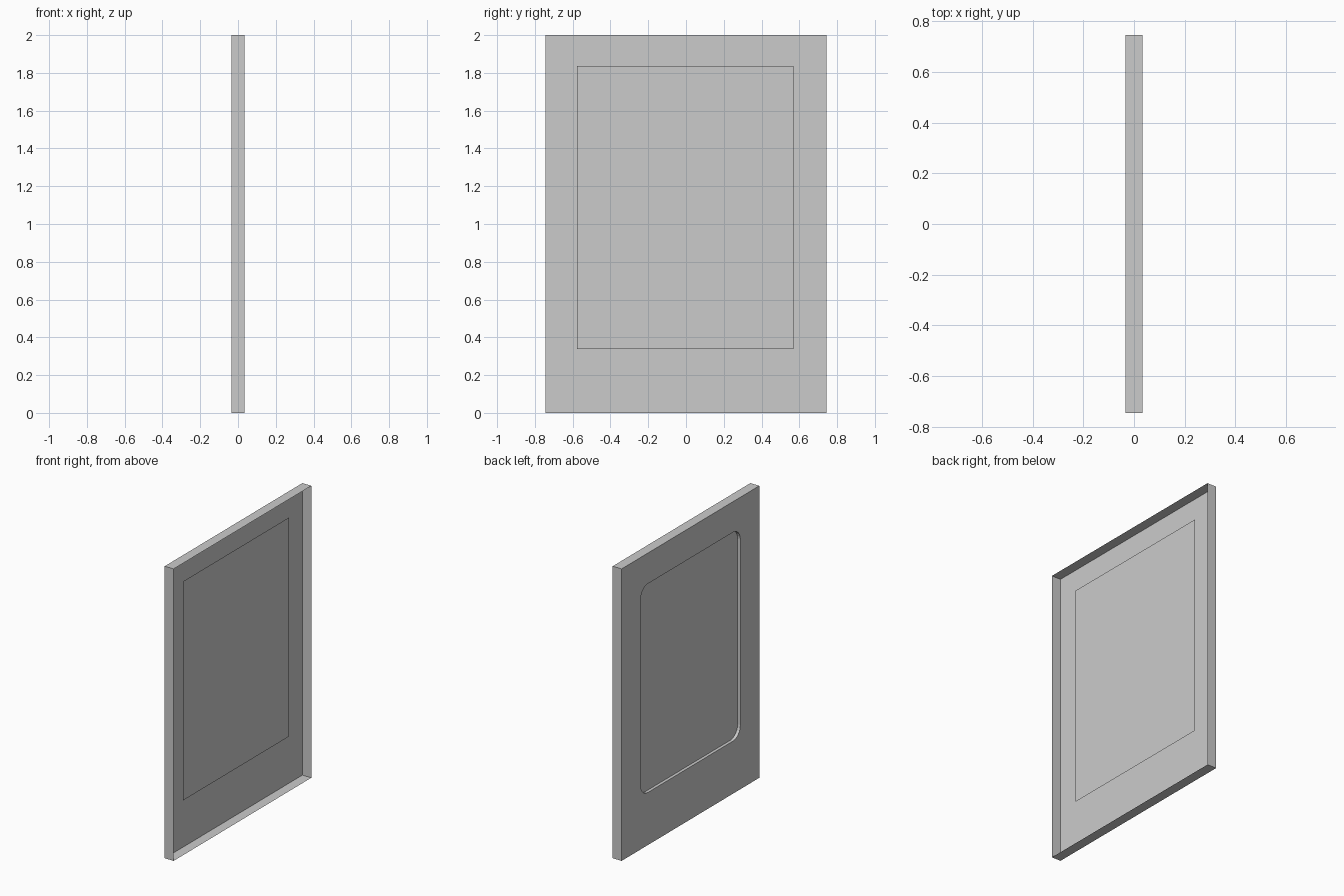
import bpy, bmesh
from math import sin, cos, pi

if "Cube" in bpy.data.objects:
    bpy.data.objects.remove(bpy.data.objects["Cube"])

X_BACK, X_OPEN, X_PANEL = -0.034, 0.034, -0.013
HALF_W, HEIGHT = 0.745, 2.0


def rounded_rect(y0, y1, z0, z1, r, seg):
    pts = []
    corners = ((y1 - r, z1 - r, 0), (y0 + r, z1 - r, 1), (y0 + r, z0 + r, 2), (y1 - r, z0 + r, 3))
    for cy, cz, q in corners:
        for i in range(seg + 1):
            a = (q + i / seg) * pi / 2
            pts.append((cy + r * cos(a), cz + r * sin(a)))
    return pts


def rect(y0, y1, z0, z1):
    return [(y1, z1), (y0, z1), (y0, z0), (y1, z0)]


def add_loop(bm, pts, x):
    return [bm.verts.new((x, y, z)) for y, z in pts]


def loop_edges(bm, vs):
    return [bm.edges.get((a, b)) or bm.edges.new((a, b)) for a, b in zip(vs, vs[1:] + vs[:1])]


def skirt(bm, a, b):
    n = len(a)
    for i in range(n):
        j = (i + 1) % n
        bm.faces.new((a[i], a[j], b[j], b[i]))


def finish(bm, name):
    me = bpy.data.meshes.new(name)
    bm.to_mesh(me)
    bm.free()
    ob = bpy.data.objects.new(name, me)
    bpy.context.collection.objects.link(ob)
    return ob


# Thin sheet shell: open on +x, with a rounded window on the -x face
bm = bmesh.new()
outline = rect(-HALF_W, HALF_W, 0, HEIGHT)
window = rounded_rect(-0.54, 0.54, 0.36, 1.79, 0.08, 6)
outer = add_loop(bm, outline, X_BACK)
inner = add_loop(bm, window, X_BACK)
bmesh.ops.triangle_fill(bm, use_beauty=True, use_dissolve=False, normal=(-1, 0, 0),
                        edges=loop_edges(bm, outer) + loop_edges(bm, inner))
# Side walls and the lip running inward from the window
skirt(bm, outer, add_loop(bm, outline, X_OPEN))
skirt(bm, inner, add_loop(bm, window, X_PANEL))
bmesh.ops.recalc_face_normals(bm, faces=bm.faces[:])
bm.faces.ensure_lookup_table()
back = next(f for f in bm.faces if abs(f.normal.x) > 0.9)
if back.normal.x > 0:
    bmesh.ops.reverse_faces(bm, faces=bm.faces[:])
finish(bm, "casing")

# Flat pane closing the window from the inside
bm = bmesh.new()
pane = add_loop(bm, rect(-0.577, 0.57, 0.337, 1.837), X_PANEL)
bm.faces.new(pane[::-1])
bm.normal_update()
finish(bm, "window_pane")
